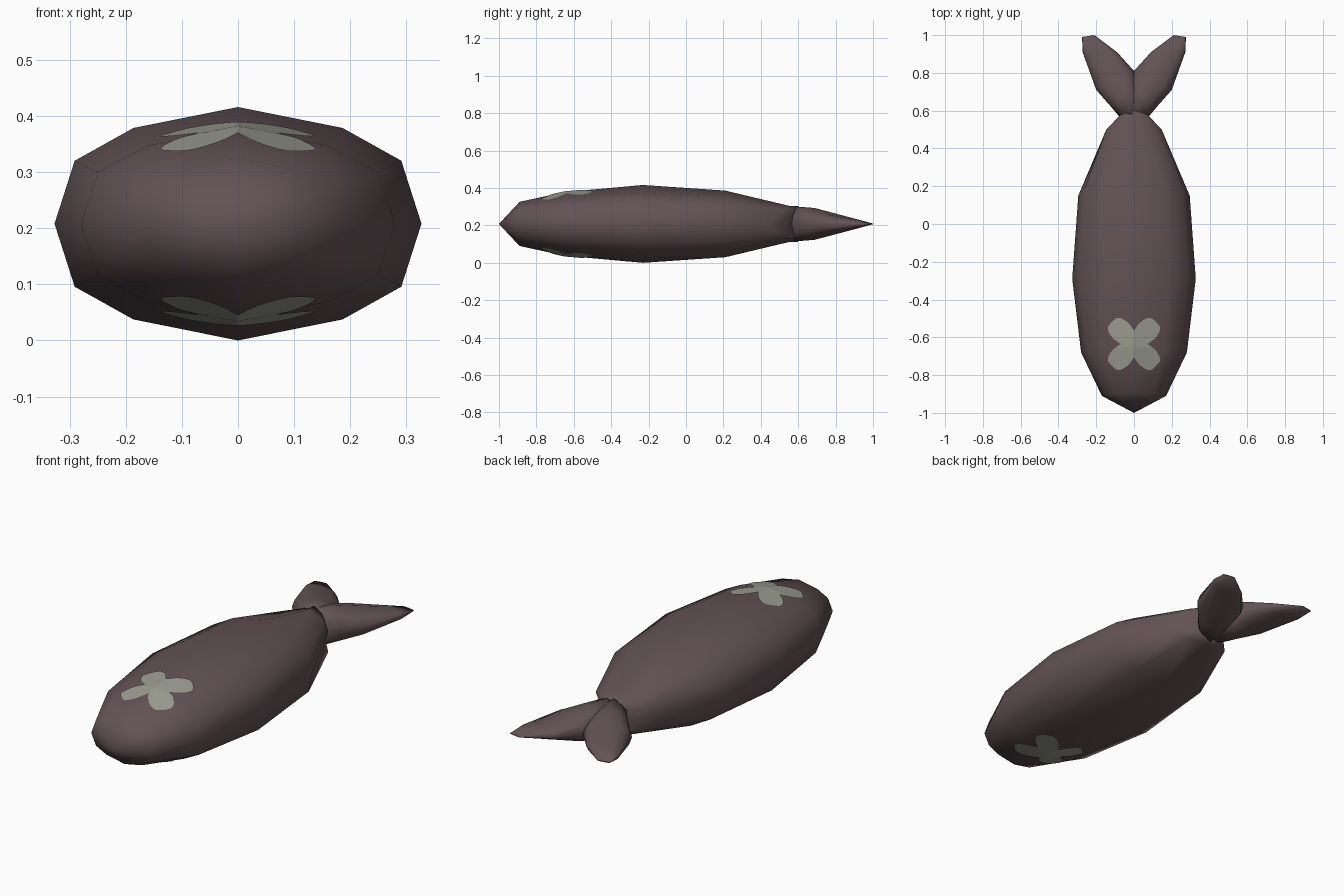
import bpy, bmesh, math
from mathutils import Vector
from mathutils.bvhtree import BVHTree

if "Cube" in bpy.data.objects:
    bpy.data.objects.remove(bpy.data.objects["Cube"])

ZC = 0.208


def material(name, rgb):
    m = bpy.data.materials.new(name)
    m.diffuse_color = (*rgb, 1)
    m.use_nodes = True
    m.node_tree.nodes["Principled BSDF"].inputs["Base Color"].default_value = m.diffuse_color
    return m


skin = material("dark mauve skin", (0.125, 0.085, 0.092))
pale = material("pale grey patch", (0.34, 0.345, 0.29))

# unit cross-section, twelve sided
quarter = [(1, 0), (0.89, 0.54), (0.57, 0.82), (0, 1)]
half = quarter + [(-x, z) for x, z in quarter[-2::-1]]
SECTION = half + [(x, -z) for x, z in half[-2:0:-1]]


def finish(bm, name, mat):
    bmesh.ops.recalc_face_normals(bm, faces=bm.faces)
    for f in bm.faces:
        f.smooth = True
    me = bpy.data.meshes.new(name)
    bm.to_mesh(me)
    me.materials.append(mat)
    ob = bpy.data.objects.new(name, me)
    bpy.context.collection.objects.link(ob)
    return ob


def loft(rings, nose=None):
    """Skin a list of closed rings, with an optional pointed start."""
    bm = bmesh.new()
    loops = [[bm.verts.new(p) for p in r] for r in rings]
    n = len(SECTION)
    for a, b in zip(loops, loops[1:]):
        for i in range(n):
            j = (i + 1) % n
            bm.faces.new((a[i], a[j], b[j], b[i]))
    if nose:
        tip = bm.verts.new(nose)
        for i in range(n):
            bm.faces.new((tip, loops[0][i], loops[0][(i + 1) % n]))
    else:
        bm.faces.new(loops[0])
    bm.faces.new(loops[-1])
    return bm


# body: side y, ridge y, half width, half height
BODY = [(-0.91, -0.89, 0.17, 0.118), (-0.68, -0.65, 0.28, 0.17),
        (-0.29, -0.23, 0.327, 0.208), (0.15, 0.21, 0.295, 0.178),
        (0.44, 0.55, 0.165, 0.097), (0.565, 0.60, 0.075, 0.097)]
rings = [[(w * x, ys + (yr - ys) * abs(z), ZC + h * z) for x, z in SECTION]
         for ys, yr, w, h in BODY]
bm = loft(rings, (0, -1, ZC))
finish(bm, "body", skin)
bm.normal_update()
surface = BVHTree.FromBMesh(bm)

# tail lobes: outer point, inner point, half height
TAIL = [((0.075, 0.565), (-0.075, 0.565), 0.095),
        ((0.125, 0.625), (-0.01, 0.75), 0.085),
        ((0.20, 0.71), (0.0, 0.81), 0.066),
        ((0.272, 0.91), (0.09, 0.91), 0.026),
        ((0.275, 0.99), (0.21, 1.0), 0.003)]
for side, label in ((1, "right"), (-1, "left")):
    rings = []
    for o, i, h in TAIL:
        o, i = Vector(o), Vector(i)
        mid, arm = (o + i) / 2, (o - i) / 2
        rings.append([(side * (mid.x + arm.x * x), mid.y + arm.y * x, ZC + h * z)
                      for x, z in SECTION])
    finish(loft(rings), label + "_tail_lobe", skin)

# cross-shaped patches laid on the back and belly
N, R = 64, 8
for side, label in ((1, "back"), (-1, "belly")):
    pb = bmesh.new()

    def drop(x, y):
        hit = surface.ray_cast(Vector((x, y, ZC + side)), Vector((0, 0, -side)))[0]
        return pb.verts.new((x, y, hit.z + side * 0.004))

    centre = drop(0, -0.635)
    prev = None
    for k in range(1, R + 1):
        loop = []
        for i in range(N):
            t = 2 * math.pi * i / N
            s = abs(math.sin(2 * t))
            r = (0.07 + 0.095 * min(1, 1.15 * s ** 1.3)) * k / R
            loop.append(drop(r * math.cos(t), -0.635 + r * math.sin(t)))
        for i in range(N):
            j = (i + 1) % N
            if prev:
                pb.faces.new((prev[i], loop[i], loop[j], prev[j]))
            else:
                pb.faces.new((centre, loop[i], loop[j]))
        prev = loop
    pb.normal_update()
    # face outwards
    if centre.normal.z * side < 0:
        bmesh.ops.reverse_faces(pb, faces=pb.faces)
    for f in pb.faces:
        f.smooth = True
    me = bpy.data.meshes.new(label + "_patch")
    pb.to_mesh(me)
    me.materials.append(pale)
    bpy.context.collection.objects.link(bpy.data.objects.new(label + "_patch", me))
